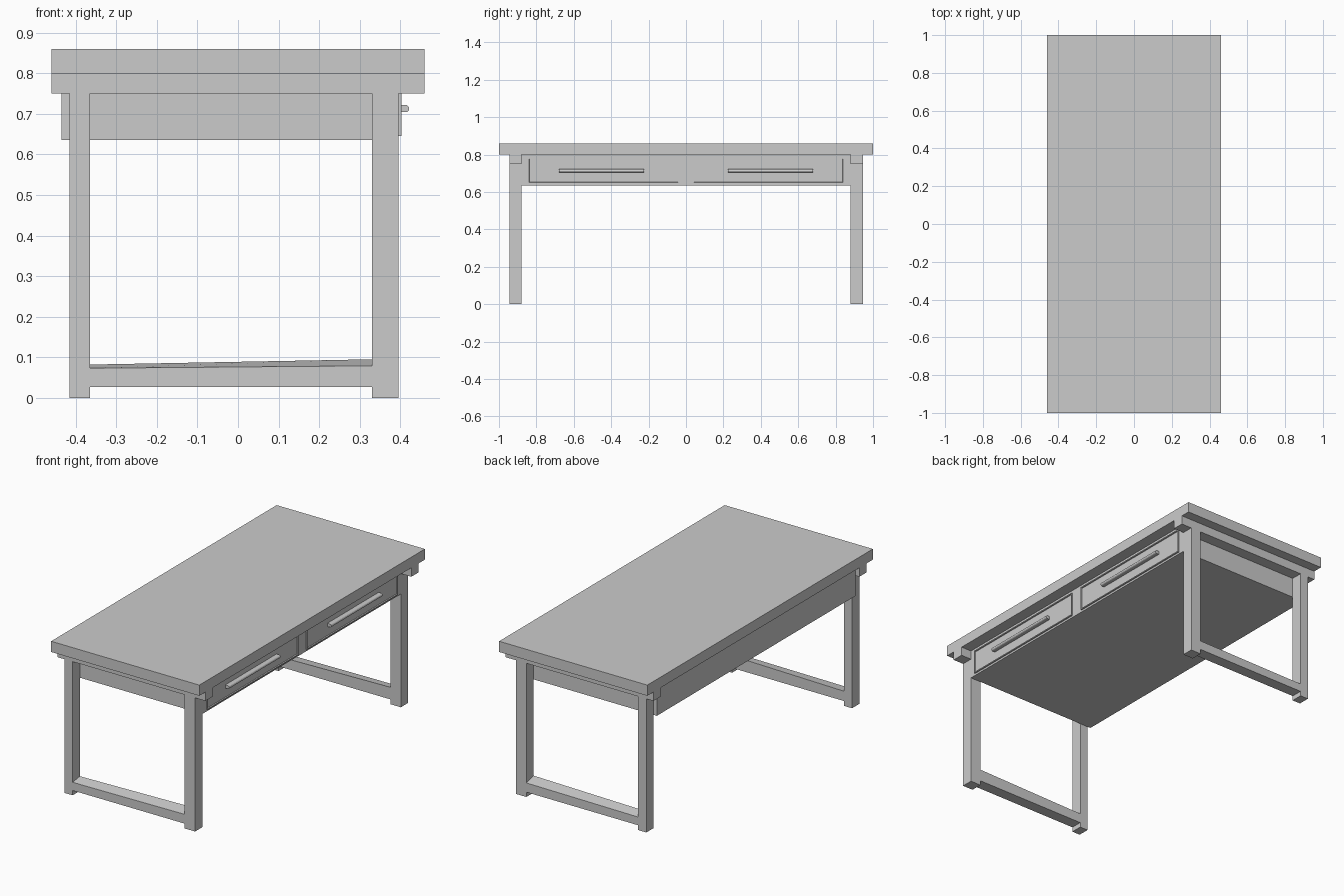
import bpy, bmesh, math

if "Cube" in bpy.data.objects:
    bpy.data.objects.remove(bpy.data.objects["Cube"])


def mesh_object(name, bm):
    bmesh.ops.recalc_face_normals(bm, faces=bm.faces)
    mesh = bpy.data.meshes.new(name)
    bm.to_mesh(mesh)
    bm.free()
    ob = bpy.data.objects.new(name, mesh)
    bpy.context.collection.objects.link(ob)
    return ob


def box(name, x, y, z, edit=None):
    """Box from (min, max) ranges; edit may move individual corners."""
    bm = bmesh.new()
    bmesh.ops.create_cube(bm, size=1)
    for v in bm.verts:
        v.co = [r[1] if c > 0 else r[0] for c, r in zip(v.co, (x, y, z))]
        if edit:
            edit(v.co)
    return mesh_object(name, bm)


def side_range(side, inner, outer):
    return tuple(sorted((side * inner, side * outer)))


# Table top
box("table_top", (-0.46, 0.46), (-1, 1), (0.80, 0.86))

for side, end in ((-1, "front"), (1, "back")):
    # End frame: two legs, top rail, bottom stretcher
    frame_y = side_range(side, 0.88, 0.945)
    box(end + "_left_leg", (-0.415, -0.365), frame_y, (0, 0.75))
    box(end + "_right_leg", (0.33, 0.395), frame_y, (0, 0.75))
    box(end + "_top_rail", (-0.46, 0.46), frame_y, (0.75, 0.80))

    # Stretcher top is slightly tilted
    def tilt(co):
        if co.z > 0.05:
            inner = abs(co.y) < 0.9
            low, high = (0.082, 0.095) if inner else (0.073, 0.079)
            co.z = high if co.x > 0 else low
    box(end + "_stretcher", (-0.365, 0.33), frame_y, (0.027, 0.075), tilt)

    # Drawer case
    box(end + "_drawer_case", (-0.435, 0.395), side_range(side, 0, 0.88), (0.635, 0.80))

    # Drawer front: slab with a narrow raised rim
    bm = bmesh.new()
    bmesh.ops.create_cube(bm, size=1)
    y0, y1 = side_range(side, 0.037, 0.845)
    for v in bm.verts:
        v.co = (0.403 if v.co.x > 0 else 0.385,
                y1 if v.co.y > 0 else y0,
                0.783 if v.co.z > 0 else 0.646)
    bm.normal_update()
    face = max(bm.faces, key=lambda f: f.calc_center_median().x)
    bmesh.ops.inset_region(bm, faces=[face], thickness=0.008, depth=0)
    bmesh.ops.inset_region(bm, faces=[face], thickness=0.002, depth=-0.006)
    mesh_object(end + "_drawer_front", bm)

    # Handle bar: rounded-nose profile extruded along y
    bm = bmesh.new()
    h0, h1 = side_range(side, 0.225, 0.68)
    profile = [(0.395, 0.704), (0.413, 0.704)]
    profile += [(0.413 + 0.009 * math.cos(a), 0.713 + 0.009 * math.sin(a))
                for a in (math.radians(d) for d in range(-60, 61, 30))]
    profile += [(0.413, 0.722), (0.395, 0.722)]
    cap = bm.faces.new([bm.verts.new((x, h0, z)) for x, z in profile])
    ext = bmesh.ops.extrude_face_region(bm, geom=[cap], use_keep_orig=True)
    moved = [g for g in ext["geom"] if isinstance(g, bmesh.types.BMVert)]
    bmesh.ops.translate(bm, verts=moved, vec=(0, h1 - h0, 0))
    mesh_object(end + "_handle", bm)
